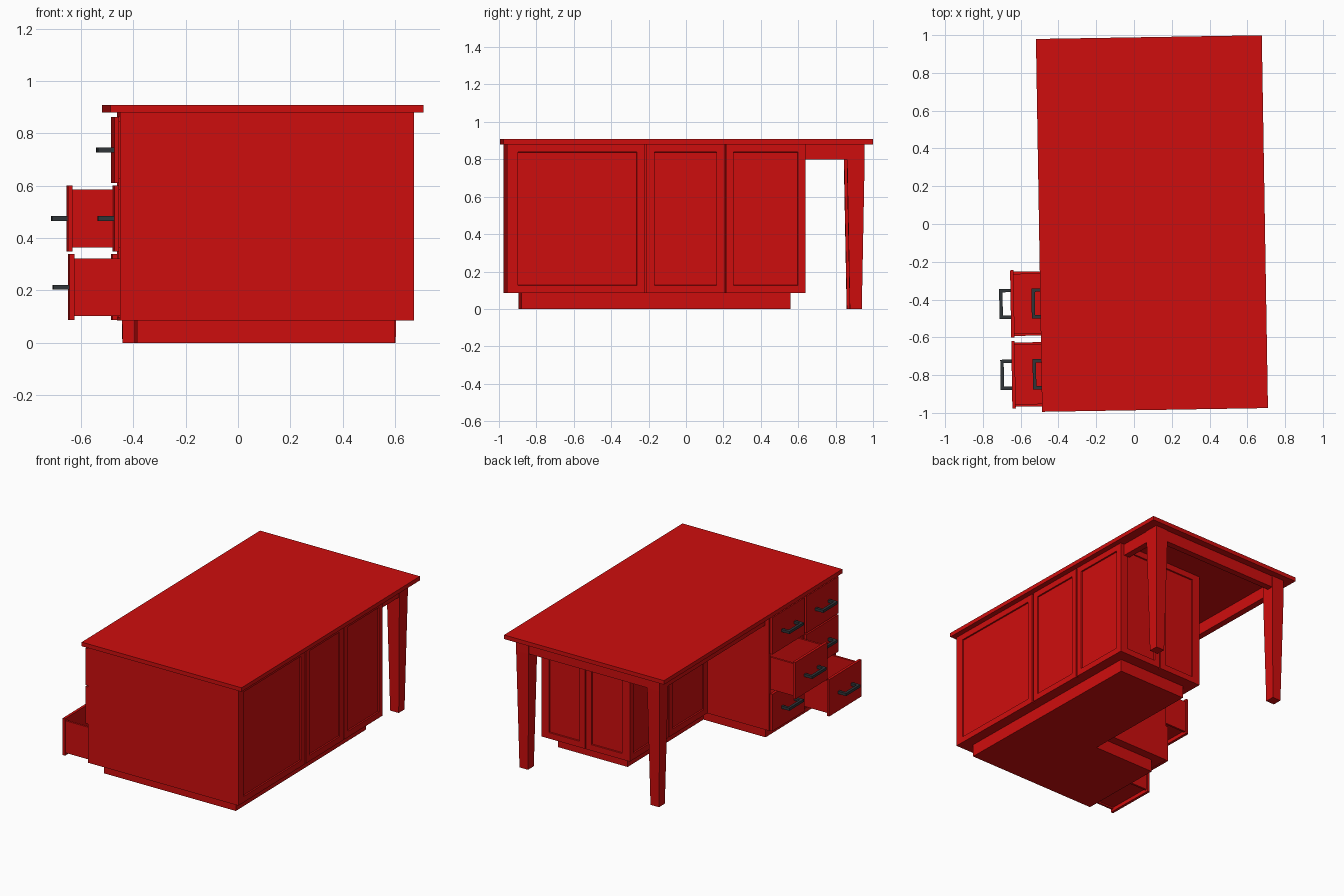
import bpy
import bmesh
from mathutils import Matrix, Vector

if "Cube" in bpy.data.objects:
    bpy.data.objects.remove(bpy.data.objects["Cube"])

# The whole desk stands slightly turned about z
PLACE = Matrix.Translation((0.095, 0.0025, 0)) @ Matrix.Rotation(0.0165, 4, 'Z')


def material(name, rgb):
    m = bpy.data.materials.new(name)
    m.use_nodes = True
    m.diffuse_color = (*rgb, 1)
    m.node_tree.nodes["Principled BSDF"].inputs["Base Color"].default_value = (*rgb, 1)
    return m


RED = material("red_paint", (0.62, 0.004, 0.004))
DARK = material("dark_metal", (0.03, 0.036, 0.04))


def finish(name, bm, mat):
    bmesh.ops.recalc_face_normals(bm, faces=bm.faces)
    mesh = bpy.data.meshes.new(name)
    bm.to_mesh(mesh)
    bm.free()
    mesh.materials.append(mat)
    obj = bpy.data.objects.new(name, mesh)
    bpy.context.collection.objects.link(obj)
    obj.matrix_world = PLACE
    return obj


def add_box(bm, lo, hi):
    lo, hi = Vector(lo), Vector(hi)
    size = Matrix.Diagonal((*(hi - lo), 1))
    return bmesh.ops.create_cube(bm, size=1, matrix=Matrix.Translation((lo + hi) / 2) @ size)["verts"]


def boxes(name, pairs, mat=RED):
    bm = bmesh.new()
    for lo, hi in pairs:
        add_box(bm, lo, hi)
    return finish(name, bm, mat)


def door(name, lo, hi, normal):
    """Slab with a sunken panel on the side that faces the normal."""
    bm = bmesh.new()
    add_box(bm, lo, hi)
    bm.normal_update()
    face = [f for f in bm.faces if f.normal.dot(Vector(normal)) > 0.9]
    bmesh.ops.inset_individual(bm, faces=face, thickness=0.058)
    bmesh.ops.inset_individual(bm, faces=face, thickness=0.002, depth=-0.009)
    finish(name, bm, RED)


BOTTOM, TOP = 0.085, 0.88
SIDE, FRONT, BACK = 0.562, -0.968, 0.628   # cabinet limits
ARM, UNIT = -0.1, -0.23                    # inner corner of the L shape
T = 0.016                                  # board thickness

# Table top
boxes("table_top", [((-0.598, -0.987, TOP), (0.598, 0.987, 0.908))])

# Toe kick under both wings of the L
boxes("toe_kick_long", [((-0.03, -0.89, 0), (0.49, 0.549, BOTTOM))])
boxes("toe_kick_drawers", [((-0.495, -0.89, 0), (-0.03, -0.29, BOTTOM))])

# Long cabinet and front board
boxes("long_cabinet", [((ARM + T, FRONT + T, BOTTOM), (SIDE - T, BACK - T, TOP))])
boxes("front_board", [((-SIDE, FRONT, BOTTOM), (SIDE, FRONT + T, TOP))])

# Open-faced drawer cabinet
mid = -0.6
boxes("drawer_cabinet", [
    ((-SIDE, UNIT - T, BOTTOM), (ARM + T, UNIT, TOP)),
    ((-SIDE, mid - T / 2, BOTTOM), (ARM + T, mid + T / 2, TOP)),
    ((-SIDE, FRONT + T, BOTTOM), (ARM + T, UNIT - T, BOTTOM + 0.012)),
    ((-SIDE, FRONT + T, TOP - T), (ARM + T, UNIT - T, TOP)),
])

# Doors on the long side, the knee space and the back end
for i, (a, b) in enumerate([(FRONT + T, -0.234), (-0.222, 0.193), (0.201, BACK)]):
    door(f"side_door_{i + 1}", (SIDE - T, a, BOTTOM), (SIDE, b, TOP), (1, 0, 0))
for i, (a, b) in enumerate([(UNIT, 0.196), (0.202, BACK)]):
    door(f"knee_door_{i + 1}", (ARM, a, BOTTOM), (ARM + T, b, TOP), (-1, 0, 0))
centre = (ARM + SIDE) / 2
for i, (a, b) in enumerate([(ARM + T, centre - 0.003), (centre + 0.003, SIDE - T)]):
    door(f"end_door_{i + 1}", (a, BACK - T, BOTTOM), (b, BACK, TOP), (0, 1, 0))


# Drawers: front, open tray and bar handle
def drawer(name, y, z, pull):
    x = -0.566 - pull
    w, h, wall, deep = 0.17, 0.11, 0.014, 0.43
    boxes(name + "_front", [((x - 0.018, y - 0.178, z - 0.126), (x, y + 0.178, z + 0.126))])
    boxes(name + "_tray", [
        ((x, y - w, z - h), (x + deep, y - w + wall, z + h)),
        ((x, y + w - wall, z - h), (x + deep, y + w, z + h)),
        ((x + deep - wall, y - w, z - h), (x + deep, y + w, z + h)),
        ((x, y - w, z - h + 0.01), (x + deep, y + w, z - h + 0.022)),
    ])
    face, tip, t, half = x - 0.018, x - 0.078, 0.018, 0.08
    lo, hi = z - 0.009, z + 0.009
    boxes(name + "_handle", [
        ((tip, y - half, lo), (tip + t, y + half, hi)),
        ((tip + t, y - half, lo), (face, y - half + t, hi)),
        ((tip + t, y + half - t, lo), (face, y + half, hi)),
    ], DARK)


rows = {"lower": 0.2125, "middle": 0.475, "upper": 0.737}
columns = {"front": -0.788, "rear": -0.413}
opened = {("front", "lower"), ("rear", "middle")}
for col, y in columns.items():
    for row, z in rows.items():
        drawer(f"{col}_{row}_drawer", y, z, 0.171 if (col, row) in opened else 0)

# Tapered legs at the open end
for side, name in ((1, "left"), (-1, "right")):
    bm = bmesh.new()
    cx, cy, r = side * 0.49, 0.897, 0.047
    add_box(bm, (cx - r, cy - r, 0.8), (cx + r, cy + r, TOP))
    foot = add_box(bm, (cx - r, cy - r, 0), (cx + r, cy + r, 0.8))
    for v in foot:
        if v.co.z < 0.1:
            v.co.x = cx + (v.co.x - cx) * 0.68
            v.co.y = cy + (v.co.y - cy) * 0.68
    finish(name + "_leg", bm, RED)

# Apron rails between legs and cabinets
boxes("left_apron", [((0.49, BACK, 0.8), (0.533, 0.87, TOP))])
boxes("right_apron", [((-0.533, UNIT, 0.8), (-0.49, 0.87, TOP))])
boxes("back_apron", [((-0.46, 0.897, 0.8), (0.46, 0.94, TOP))])
